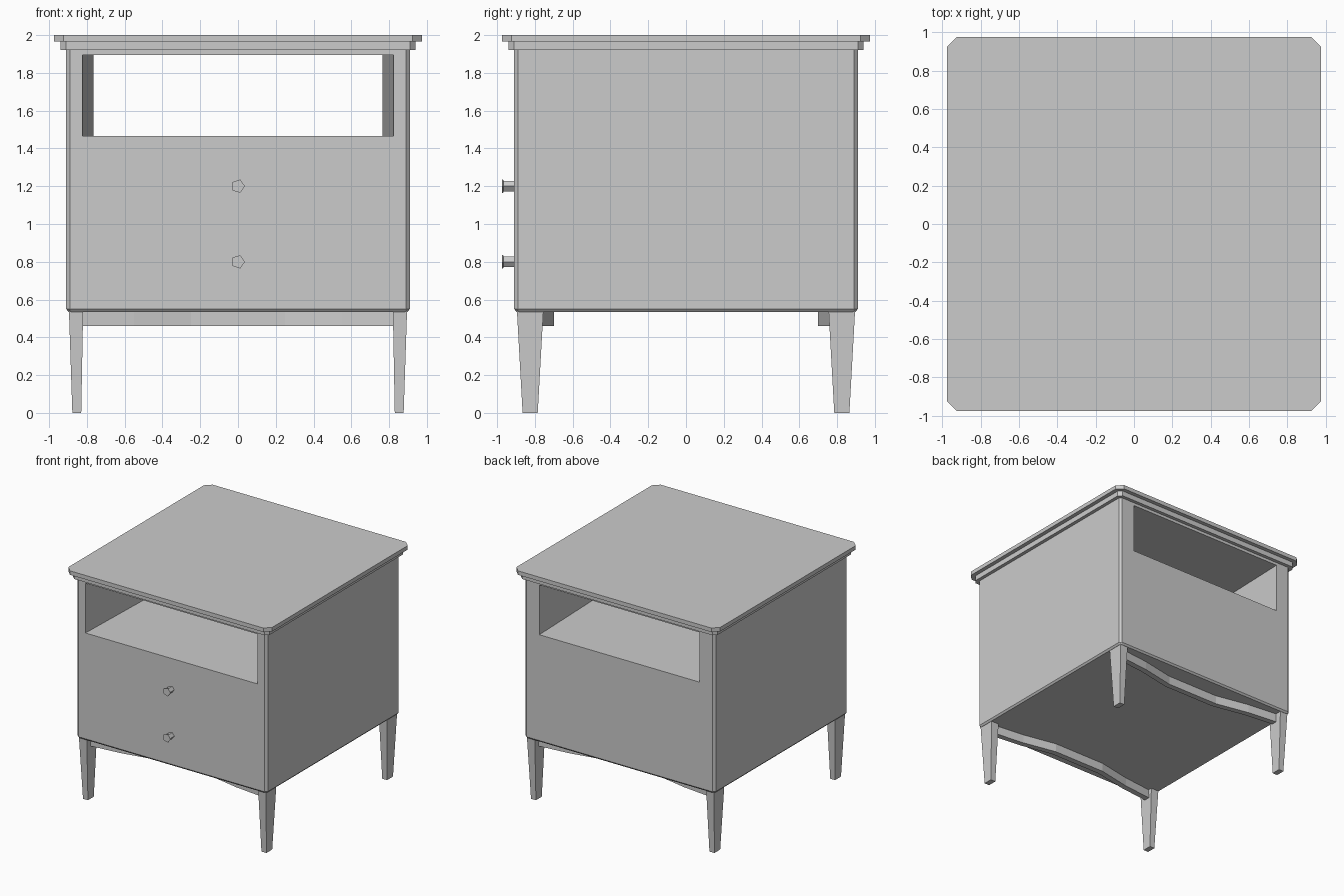
import bpy, bmesh, math

if "Cube" in bpy.data.objects:
    bpy.data.objects.remove(bpy.data.objects["Cube"])


def loft(name, rings):
    """Capped solid through a list of equal-length point rings."""
    bm = bmesh.new()
    loops = [[bm.verts.new(p) for p in ring] for ring in rings]
    n = len(loops[0])
    for a, b in zip(loops, loops[1:]):
        for i in range(n):
            j = (i + 1) % n
            bm.faces.new((a[i], a[j], b[j], b[i]))
    bm.faces.new(loops[0][::-1])
    bm.faces.new(loops[-1])
    bmesh.ops.recalc_face_normals(bm, faces=bm.faces)
    mesh = bpy.data.meshes.new(name)
    bm.to_mesh(mesh)
    bm.free()
    obj = bpy.data.objects.new(name, mesh)
    bpy.context.collection.objects.link(obj)
    return obj


def octagon(h, c, z):
    """Square of half-width h with corners cut by c."""
    k = h - c
    return [(x, y, z) for x, y in ((h, -k), (h, k), (k, h), (-k, h),
                                   (-h, k), (-h, -k), (-k, -h), (k, -h))]


def rect(x0, x1, y0, y1, z):
    return [(x0, y0, z), (x1, y0, z), (x1, y1, z), (x0, y1, z)]


# Cabinet body with bevelled bottom edge
body = loft("cabinet_body", [octagon(0.897, 0.015, 0.535), octagon(0.91, 0.02, 0.55),
                             octagon(0.91, 0.02, 1.93)])

# Open shelf running through to the back, narrowing towards the rear
slot = [(-0.825, -1, 0), (0.825, -1, 0), (0.763, 1, 0), (-0.763, 1, 0)]
cutter = loft("shelf_cutter", [[(x, y, z) for x, y, _ in slot] for z in (1.465, 1.895)])
mod = body.modifiers.new("shelf", 'BOOLEAN')
mod.operation = 'DIFFERENCE'
mod.solver = 'EXACT'
mod.object = cutter
bpy.context.view_layer.objects.active = body
bpy.ops.object.modifier_apply(modifier=mod.name)
bpy.data.objects.remove(cutter, do_unlink=True)

# Stepped top
loft("top_moulding", [octagon(0.94, 0.03, 1.92), octagon(0.94, 0.03, 1.97)])
loft("top_slab", [octagon(0.975, 0.05, 1.965), octagon(0.975, 0.05, 2.0)])

# Tapered legs and inward-bowed aprons, front and back
for side, sy in (("front", -1), ("back", 1)):
    for hand, sx in (("left", -1), ("right", 1)):
        loft(f"{side}_{hand}_leg", [
            rect(sx * 0.83, sx * 0.877, sy * 0.785, sy * 0.865, 0),
            rect(sx * 0.82, sx * 0.895, sy * 0.755, sy * 0.895, 0.54)])
    path = [(-0.825, 0.84), (-0.55, 0.81), (-0.25, 0.75), (0.25, 0.75),
            (0.55, 0.81), (0.825, 0.84)]
    loft(f"{side}_apron", [
        [(x, sy * y, 0.46), (x, sy * (y - 0.05), 0.46),
         (x, sy * (y - 0.05), 0.54), (x, sy * y, 0.54)] for x, y in path])

# Five-sided knobs
for i, z in enumerate((0.8, 1.2)):
    profile = [(-0.90, 0.028), (-0.965, 0.028), (-0.969, 0.037), (-0.975, 0.037)]
    loft(f"drawer_knob_{i + 1}", [
        [(r * math.cos(a * math.tau / 5), y, z + r * math.sin(a * math.tau / 5))
         for a in range(5)] for y, r in profile])
